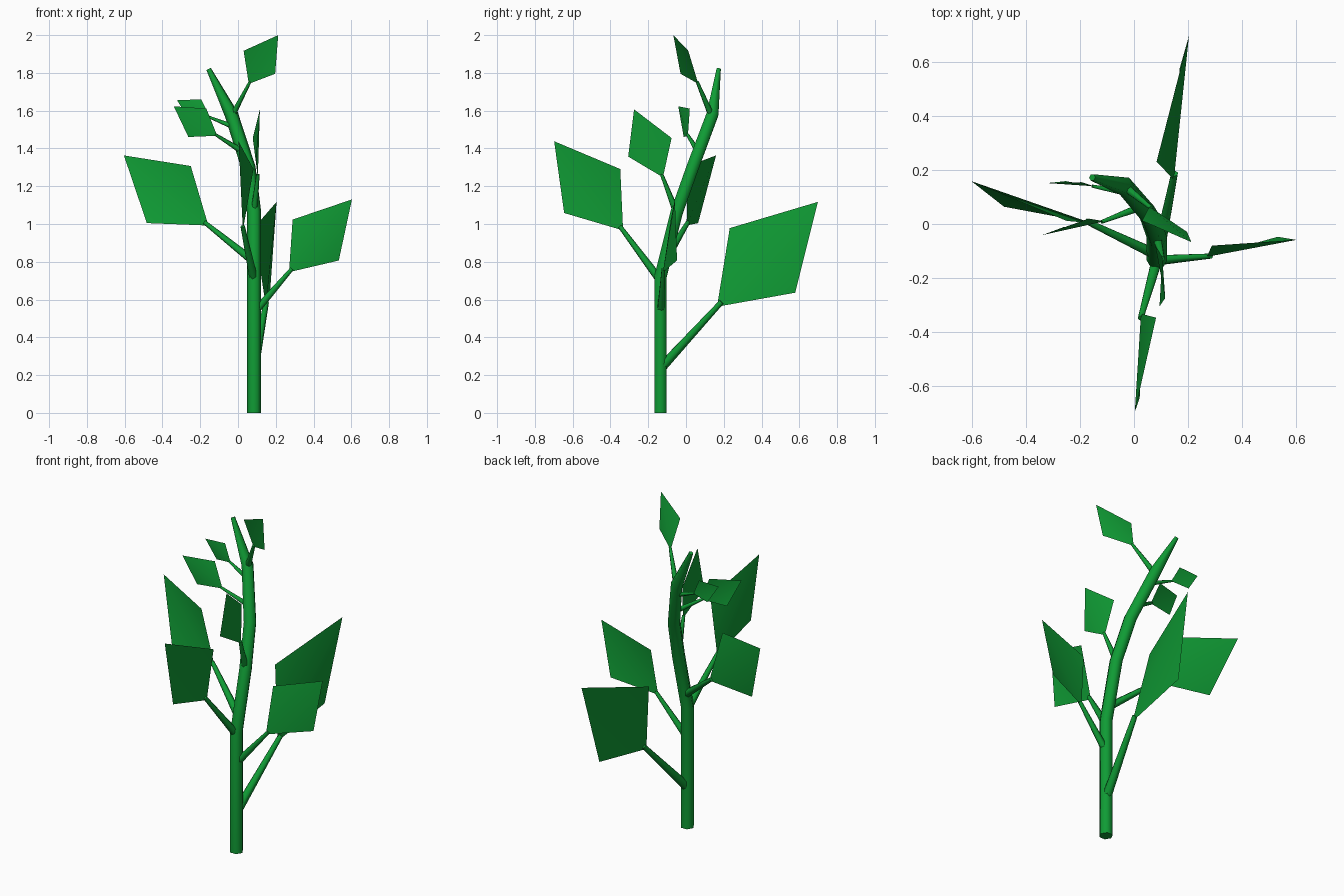
import bpy, bmesh, math
from mathutils import Vector

if "Cube" in bpy.data.objects:
    bpy.data.objects.remove(bpy.data.objects["Cube"])

green = bpy.data.materials.new("leaf green")
green.diffuse_color = (0.005, 0.33, 0.035, 1)
green.use_nodes = True
green.node_tree.nodes["Principled BSDF"].inputs["Base Color"].default_value = green.diffuse_color
UP = Vector((0, 0, 1))

# Stem stations (x, y, z, radius): straight below, leaning back and left above
STEM = [(0.085, -0.135, 0, 0.038), (0.085, -0.135, 0.72, 0.038),
        (0.085, -0.05, 1.06, 0.038), (0.055, 0.035, 1.3, 0.038),
        (-0.035, 0.14, 1.58, 0.036), (-0.155, 0.173, 1.82, 0.013)]


def add_object(name, bm):
    mesh = bpy.data.meshes.new(name)
    for f in bm.faces:
        f.smooth = len(f.verts) < 5
    bm.to_mesh(mesh)
    bm.free()
    mesh.materials.append(green)
    bpy.context.collection.objects.link(bpy.data.objects.new(name, mesh))


def tube(name, path, ref, sides=6):
    """Tapered hexagonal tube along a path of (point, radius)."""
    bm = bmesh.new()
    rings = []
    for i, (p, r) in enumerate(path):
        d = path[min(i + 1, len(path) - 1)][0] - path[max(i - 1, 0)][0]
        d.normalize()
        u = (ref - d * ref.dot(d)).normalized()
        v = d.cross(u)
        angles = [math.tau * k / sides for k in range(sides)]
        rings.append([bm.verts.new(p + (u * math.cos(a) + v * math.sin(a)) * r)
                      for a in angles])
    for a, b in zip(rings, rings[1:]):
        for k in range(sides):
            n = (k + 1) % sides
            bm.faces.new((a[k], a[n], b[n], b[k]))
    bm.faces.new(rings[0][::-1])
    bm.faces.new(rings[-1])
    add_object(name, bm)


def stem_centre(z):
    for a, b in zip(STEM, STEM[1:]):
        if z <= b[2]:
            return Vector(a[:3]).lerp(Vector(b[:3]), (z - a[2]) / (b[2] - a[2]))


def leaf(name, root_z, heel, tip, twist):
    """Stalk from the stem plus a kite blade standing on edge, folded on its midrib."""
    heel, tip = Vector(heel), Vector(tip)
    axis = tip - heel
    size = axis.length
    axis.normalize()
    left = UP.cross(axis).normalized()
    side = (axis.cross(left) + left * twist).normalized()
    fold = left * size * (0.06 if root_z < 1 else -0.06)
    middle = heel + axis * size * 0.442 + fold
    a, b, c, d = [(heel), (middle + side * size * 0.32),
                  (tip), (middle - side * size * 0.32)]
    bm = bmesh.new()
    a, b, c, d = [bm.verts.new(p) for p in (a, b, c, d)]
    bm.faces.new((a, b, c))
    bm.faces.new((a, c, d))
    add_object(name, bm)
    tube(name + "_stalk", [(stem_centre(root_z), 0.011 + 0.02 * size),
                           (heel + axis * size * 0.045, 0.004 + 0.013 * size)], UP)


tube("stem", [(Vector(s[:3]), s[3]) for s in STEM], Vector((1, 0, 0)))

# Leaves spiralling up the stem: root height, blade heel, blade tip, twist
leaf("back_leaf", 0.235, (0.148, 0.164, 0.562), (0.204, 0.698, 1.117), 0.1)
leaf("right_leaf", 0.53, (0.27, -0.122, 0.745), (0.603, -0.059, 1.13), 0.04)
leaf("front_leaf", 0.7, (0.026, -0.333, 0.966), (0.003, -0.698, 1.438), 0.11)
leaf("left_leaf", 0.8, (-0.157, 0.003, 0.992), (-0.604, 0.159, 1.363), -0.07)
leaf("upper_front_leaf", 1.06, (0.105, -0.122, 1.247), (0.116, -0.275, 1.607), 0)
leaf("upper_left_leaf", 1.38, (-0.11, 0.01, 1.467), (-0.34, -0.041, 1.623), -0.06)
leaf("small_left_leaf", 1.51, (-0.147, 0.14, 1.563), (-0.323, 0.152, 1.655), 0)
leaf("top_leaf", 1.57, (0.057, 0.065, 1.742), (0.213, -0.067, 2.0), -0.39)
